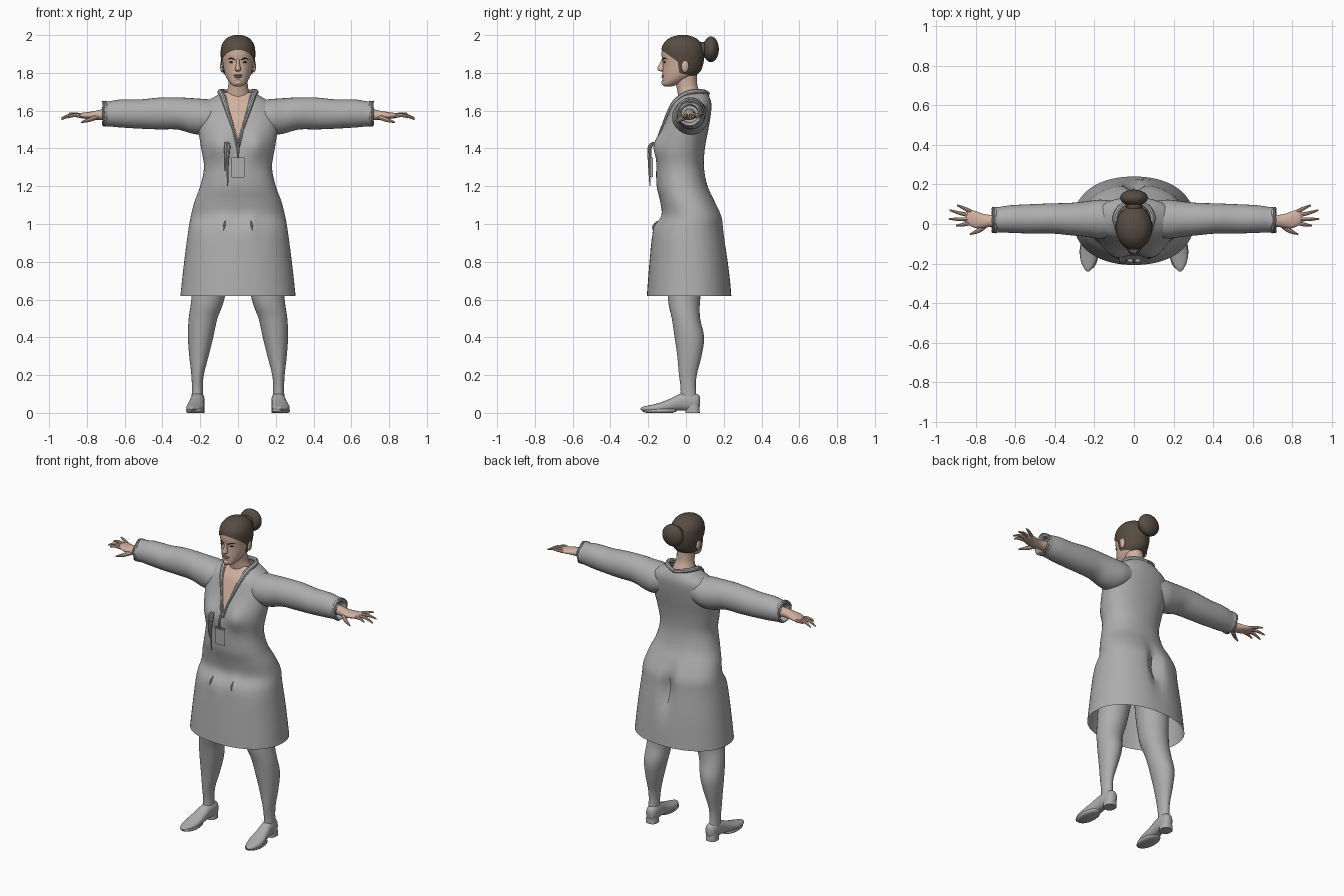
import bpy, bmesh, math
from mathutils import Vector
from mathutils.bvhtree import BVHTree

if "Cube" in bpy.data.objects:
    bpy.data.objects.remove(bpy.data.objects["Cube"])

parts = []


def material(name, *rgb):
    m = bpy.data.materials.new(name)
    m.use_nodes = True
    m.diffuse_color = (*rgb, 1)
    m.node_tree.nodes["Principled BSDF"].inputs["Base Color"].default_value = (*rgb, 1)
    return m


cloth = material("grey cloth", .42, .42, .42)
skin = material("skin", .64, .44, .35)
hair = material("brown hair", .095, .073, .055)
dark = material("dark eyes", .05, .04, .035)
lip = material("lips", .45, .25, .21)


def finish(name, bm, *mats):
    bmesh.ops.recalc_face_normals(bm, faces=bm.faces)
    me = bpy.data.meshes.new(name)
    bm.to_mesh(me)
    for m in mats:
        me.materials.append(m)
    ob = bpy.data.objects.new(name, me)
    bpy.context.collection.objects.link(ob)
    parts.append(ob)
    return ob


def smooth_rows(rows, steps):
    # Catmull-Rom interpolation through every row
    out = []
    for i in range(len(rows) - 1):
        a, b, c, d = (rows[max(0, min(len(rows) - 1, j))] for j in range(i - 1, i + 3))
        for s in range(steps):
            t = s / steps
            out.append([q + .5 * t * (r - p + t * (2*p - 5*q + 4*r - w + t * (3*(q - r) + w - p)))
                        for p, q, r, w in zip(a, b, c, d)])
    return out + [list(rows[-1])]


def loft(rows, axis="z", seg=32, power=2, steps=4, caps=(True, True), flip=1):
    # each row: position on axis, two centre values, two radii
    order = {"x": (1, 2, 0), "y": (0, 2, 1), "z": (0, 1, 2)}[axis]
    bm, rings = bmesh.new(), []
    for t, c1, c2, r1, r2 in smooth_rows(rows, steps):
        ring = []
        for i in range(seg):
            a = 2 * math.pi * i / seg
            u, v = (math.copysign(abs(f(a)) ** (2 / power), f(a)) for f in (math.cos, math.sin))
            p = Vector()
            p[order[0]], p[order[1]], p[order[2]] = c1 + r1 * u, c2 + r2 * v, t
            p.x *= flip
            ring.append(bm.verts.new(p))
        rings.append(ring)
    for a, b in zip(rings, rings[1:]):
        for i in range(seg):
            j = (i + 1) % seg
            bm.faces.new((a[i], a[j], b[j], b[i]))
    if caps[0]:
        bm.faces.new(rings[0])
    if caps[1]:
        bm.faces.new(rings[-1])
    return bm


def tube(name, points, radii, mat):
    cu = bpy.data.curves.new(name, "CURVE")
    cu.dimensions, cu.bevel_depth, cu.bevel_resolution = "3D", 1, 2
    cu.use_fill_caps = True
    sp = cu.splines.new("POLY")
    rows = smooth_rows([(*p, r) for p, r in zip(points, radii)], 3)
    sp.points.add(len(rows) - 1)
    for pt, row in zip(sp.points, rows):
        pt.co, pt.radius = (*row[:3], 1), row[3]
    tmp = bpy.data.objects.new(name, cu)
    bm = bmesh.new()
    me = bpy.data.meshes.new_from_object(tmp)
    bm.from_mesh(me)
    bpy.data.objects.remove(tmp)
    return finish(name, bm, mat)


def ball(name, centre, scale, mat, seg=20):
    bm = bmesh.new()
    bmesh.ops.create_uvsphere(bm, u_segments=seg, v_segments=seg // 2, radius=1)
    for v in bm.verts:
        v.co = Vector(a * b for a, b in zip(v.co, scale)) + Vector(centre)
    return finish(name, bm, mat)


def front_finder(bm):
    tree = BVHTree.FromBMesh(bm)

    def find(x, z, lift=0):
        hit = tree.ray_cast(Vector((x, -2, z)), Vector((0, 1, 0)))[0]
        return Vector((x, (hit.y if hit else -.03) - lift, z))
    return find


def bell(d, w):
    return math.exp(-(d / w) ** 2)


# Coat dress: height, half width, front and back depth
shape = [(.62, .305, -.207, .24), (.8, .285, -.193, .225), (.96, .264, -.174, .205),
         (1.04, .25, -.13, .193), (1.12, .23, -.137, .155), (1.2, .2, -.155, .115),
         (1.3, .18, -.157, .095), (1.4, .195, -.15, .1), (1.5, .21, -.125, .118),
         (1.57, .21, -.1, .13), (1.63, .19, -.075, .135), (1.67, .13, -.045, .125),
         (1.695, .085, -.03, .11)]
dress = loft([(z, 0, (f + b) / 2, w, (b - f) / 2) for z, w, f, b in shape],
             seg=72, power=2.2, caps=(False, False))
for v in dress.verts:
    x, y, z = v.co
    if y < 0:
        v.co.y -= .035 * bell(abs(x) - .095, .065) * bell(z - 1.42, .07)
        v.co.y -= .012 * bell(abs(x) - .075, .035) * bell(z - 1, .05)
    else:
        v.co.y -= .05 * bell(x, .04) * bell(z - .95, .12)

# Open neckline cut as a V
low, high, half = 1.43, 1.7, .09
for side in (1, -1):
    faces = [f for f in dress.faces if f.calc_center_median().y < .03 and f.calc_center_median().z > 1.38]
    geom = set(faces) | {e for f in faces for e in f.edges} | {v for f in faces for v in f.verts}
    bmesh.ops.bisect_plane(dress, geom=list(geom), plane_co=(0, 0, low),
                           plane_no=(side * (high - low), 0, -half))
for f in dress.faces:
    c = f.calc_center_median()
    f.material_index = int(c.y < .03 and c.z > low and abs(c.x) < (c.z - low) * half / (high - low))
on_dress = front_finder(dress)
finish("coat_dress", dress, cloth, skin)

# Collar, lanyard, ties and pocket marks on the front
for side, tag in ((1, "left"), (-1, "right")):
    edge = [on_dress(side * half * t, low + t * (high - low), .002) for t in (0, .2, .4, .6, .8, .94)]
    back = [Vector((side * x, y, z)) for x, y, z in ((.095, .035, 1.7), (.065, .09, 1.7), (0, .115, 1.69))]
    tube(tag + "_collar", edge + back, [.005, .007, .009, .011, .013, .014, .014, .013, .012], cloth)
    cord = [on_dress(side * (.006 + .062 * t), 1.41 + t * .27, .006) for t in (0, .25, .5, .75, 1)]
    tube(tag + "_lanyard", cord, [.0045] * 5, cloth)
    tube(tag + "_waist_cord", [on_dress(side * .07, 1.015, .002), on_dress(side * .073, .99, .006),
                               on_dress(side * .078, .965, .002)], [.003, .006, .002], cloth)
tube("lanyard_clip", [(0, -.17, 1.43), (0, -.19, 1.4), (0, -.188, 1.35)], [.006, .008, .005], cloth)
for i, (x, z) in enumerate(((-.055, 1.2), (-.068, 1.28))):
    tube("hanging_tie_%d" % i, [on_dress(x, 1.43, .004), (x + .005, -.192, 1.41),
                                (x, -.195, 1.33), (x, -.19, z)], [.005, .01, .007, .003], cloth)


def box(name, centre, size, mat, bevel=.004):
    bm = bmesh.new()
    bmesh.ops.create_cube(bm, size=1)
    for v in bm.verts:
        v.co = Vector(a * b for a, b in zip(v.co, size)) + Vector(centre)
    bmesh.ops.bevel(bm, geom=bm.edges[:], offset=bevel, segments=2, affect="EDGES")
    return finish(name, bm, mat)


box("badge", (0, -.182, 1.3), (.07, .012, .11), cloth)
box("badge_face", (0, -.189, 1.3), (.058, .004, .094), cloth, .001)

# Neck and head
finish("neck", loft([(1.62, 0, .035, .075, .07), (1.68, 0, .02, .066, .062), (1.73, 0, .005, .052, .056),
                     (1.8, 0, -.005, .053, .062)]), skin)
skull = [(1.728, 0, -.095, .014, .018), (1.738, 0, -.085, .034, .039), (1.765, 0, -.055, .056, .069),
         (1.8, 0, -.03, .071, .094), (1.85, 0, -.02, .08, .103), (1.9, 0, -.021, .084, .108),
         (1.945, 0, -.022, .077, .098), (1.98, 0, -.022, .05, .063), (1.995, 0, -.022, .012, .016)]
head = loft(skull, seg=40)
on_face = front_finder(head)
finish("head", head, skin)

# Hair shell trimmed along the hairline
wig = loft([(z + .005, x, y + .004, rx + .008, ry + .006) for z, x, y, rx, ry in skull], seg=48, steps=5)
temple = (Vector((0, -.135, 1.925)), Vector((0, .072, .1)))
nape = (Vector((0, -.02, 1.795)), Vector((0, .02, .1)))
sideburn = (Vector((0, -.035, 1.8)), Vector((0, 1, .15)))
for co, no in (temple, nape, sideburn):
    bmesh.ops.bisect_plane(wig, geom=wig.verts[:] + wig.edges[:] + wig.faces[:], plane_co=co, plane_no=no)


def above(p, plane):
    return (p - plane[0]).dot(plane[1]) > 0


bald = [f for f in wig.faces if not above(f.calc_center_median(), nape)
        or not (above(f.calc_center_median(), temple) or above(f.calc_center_median(), sideburn))]
bmesh.ops.delete(wig, geom=bald, context="FACES")
finish("hair", wig, hair)
ball("hair_bun", (0, .132, 1.925), (.07, .042, .068), hair, 28)
ball("bun_base", (0, .09, 1.925), (.04, .035, .04), hair)

# Face
finish("nose", loft([(1.808, 0, -.125, .008, .008), (1.816, 0, -.13, .017, .02), (1.83, 0, -.128, .013, .022),
                     (1.855, 0, -.122, .008, .014), (1.88, 0, -.118, .009, .008)], seg=16), skin)
ball("upper_lip", on_face(0, 1.787, -.004), (.023, .009, .005), lip)
ball("lower_lip", on_face(0, 1.778, -.004), (.019, .009, .006), lip)
ball("chin", on_face(0, 1.75, -.012), (.022, .018, .018), skin)
for side, tag in ((1, "left"), (-1, "right")):
    ball(tag + "_eye", on_face(side * .033, 1.857, -.002), (.014, .006, .005), dark, 16)
    tube(tag + "_eyebrow", [on_face(side * x, z, -.001) for x, z in ((.014, 1.868), (.035, 1.878), (.055, 1.872))],
         [.0035, .004, .002], dark)
    ball(tag + "_ear", (side * .084, -.005, 1.835), (.011, .02, .033), skin)

    # Sleeve with a loose cuff that turns inward
    finish(tag + "_sleeve", loft([(.1, .03, 1.58, .085, .075), (.17, .025, 1.568, .098, .093),
                                  (.24, .025, 1.572, .09, .094), (.32, .025, 1.585, .082, .085),
                                  (.42, .028, 1.585, .076, .084), (.52, .026, 1.582, .074, .077),
                                  (.62, .025, 1.585, .07, .074), (.685, .022, 1.583, .064, .066),
                                  (.7, .02, 1.584, .067, .068), (.717, .02, 1.582, .058, .06),
                                  (.712, .02, 1.582, .05, .05), (.68, .02, 1.582, .045, .045)],
                                 "x", seg=32, flip=side), cloth)
    for i, x in enumerate((.7, .712)):
        ring = [(side * (x + .004 * math.sin(5 * a)), .02 + .061 * math.cos(a), 1.584 + .063 * math.sin(a))
                for a in (k * math.pi / 8 for k in range(17))]
        tube(tag + "_cuff_fold_%d" % i, ring, [.006] * 17, cloth)

    # Hand with spread fingers
    finish(tag + "_palm", loft([(.66, .02, 1.582, .032, .03), (.72, .016, 1.578, .03, .028),
                                (.76, .016, 1.574, .035, .024), (.8, .022, 1.574, .043, .018),
                                (.835, .034, 1.574, .04, .013), (.85, .037, 1.573, .03, .008)],
                               "x", seg=24, flip=side), skin)
    fingers = {"index": ((.83, .004, 1.572), (.868, -.004, 1.575), (.9, -.008, 1.563)),
               "middle": ((.835, .024, 1.575), (.89, .024, 1.574), (.936, .026, 1.553)),
               "ring": ((.835, .045, 1.575), (.885, .056, 1.577), (.932, .07, 1.562)),
               "little": ((.825, .062, 1.574), (.86, .08, 1.582), (.895, .095, 1.587)),
               "thumb": ((.745, .0, 1.568), (.785, -.033, 1.553), (.83, -.052, 1.538))}
    for finger, pts in fingers.items():
        size = 1.35 if finger == "thumb" else 1
        tube("%s_%s_finger" % (tag, finger), [(side * x, y, z) for x, y, z in pts],
             [.0105 * size, .009 * size, .004], skin)

    # Leg and shoe
    finish(tag + "_leg", loft([(1, .115, .02, .1, .1), (.8, .135, 0, .098, .1), (.6, .16, -.01, .087, .085),
                               (.5, .185, 0, .076, .075), (.4, .198, .018, .067, .078),
                               (.3, .207, .018, .051, .064), (.2, .214, .01, .033, .047),
                               (.13, .215, .012, .029, .04), (.06, .215, .015, .032, .045)], flip=side), cloth)
    shoe = loft([(.074, .21, .06, .012, .025), (.06, .21, .058, .03, .042), (.02, .212, .06, .036, .05),
                 (-.03, .216, .057, .037, .044), (-.08, .221, .042, .042, .035), (-.14, .226, .028, .047, .026),
                 (-.19, .23, .023, .038, .018), (-.225, .232, .022, .02, .011), (-.24, .233, .022, .006, .004)],
                "y", seg=28, power=2.3, flip=side)
    finish(tag + "_shoe", shoe, cloth)
    finish(tag + "_shoe_heel", loft([(0, .212, .035, .035, .038), (.02, .212, .035, .034, .037),
                                     (.05, .212, .033, .032, .036)], power=2.6), cloth) if side > 0 else \
        finish(tag + "_shoe_heel", loft([(0, .212, .035, .035, .038), (.02, .212, .035, .034, .037),
                                         (.05, .212, .033, .032, .036)], power=2.6, flip=-1), cloth)
    finish(tag + "_shoe_sole", loft([(.0, .227, -.14, .04, .07), (.008, .227, -.14, .048, .09),
                                     (.02, .227, -.14, .045, .09)], flip=side), cloth)

# Smooth shading with sharp creases kept
bpy.ops.object.select_all(action="DESELECT")
for ob in parts:
    ob.select_set(True)
bpy.context.view_layer.objects.active = parts[0]
bpy.ops.object.shade_smooth_by_angle(angle=math.radians(40))
